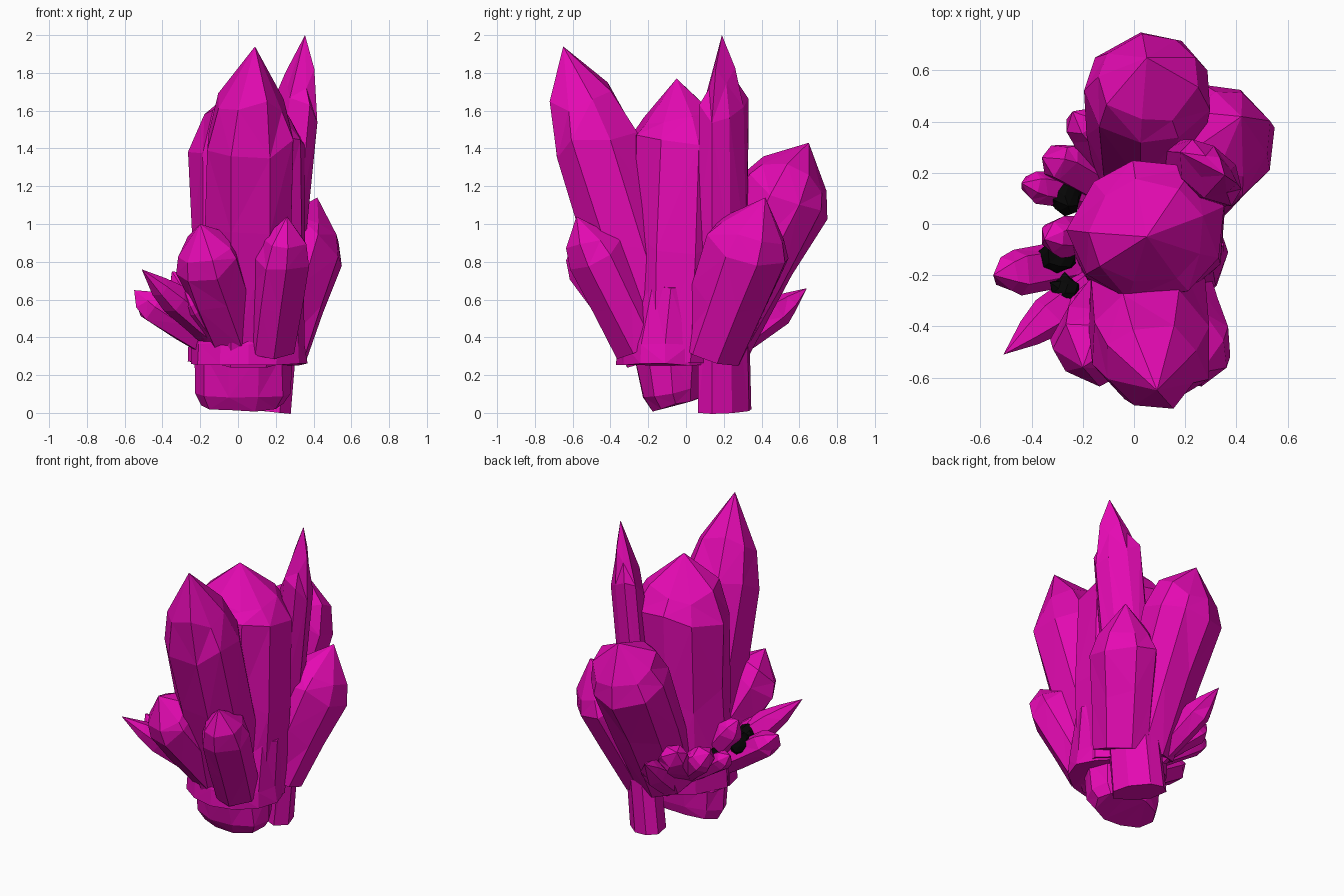
import bpy, bmesh, math, random
from mathutils import Vector, Matrix

if "Cube" in bpy.data.objects:
    bpy.data.objects.remove(bpy.data.objects["Cube"])

random.seed(7)


def material(name, color):
    m = bpy.data.materials.new(name)
    m.diffuse_color = color
    m.use_nodes = True
    m.node_tree.nodes["Principled BSDF"].inputs["Base Color"].default_value = m.diffuse_color
    return m


MAGENTA = material("magenta_crystal", (0.78, 0.003, 0.45, 1))
DARK = material("dark_rock", (0.002, 0.002, 0.002, 1))


def finish(name, bm, mat):
    bmesh.ops.recalc_face_normals(bm, faces=bm.faces)
    me = bpy.data.meshes.new(name)
    bm.to_mesh(me)
    bm.free()
    me.materials.append(mat)
    ob = bpy.data.objects.new(name, me)
    bpy.context.collection.objects.link(ob)
    return ob


def crystal(name, base, shoulder, tip, r0, r1, sides=8, depth=1.0, crown=0.6, turn=0, jitter=0.06):
    """Faceted prism from base to shoulder, closed by an irregular pointed crown."""
    base, shoulder, tip = Vector(base), Vector(shoulder), Vector(tip)
    axis = (shoulder - base).normalized()
    length = (shoulder - base).length
    u = Vector((1, 0, 0)) if abs(axis.x) < 0.75 else Vector((0, 0, 1))
    u = (u - axis * u.dot(axis)).normalized()
    u = Matrix.Rotation(math.radians(turn), 3, axis) @ u
    v = axis.cross(u)
    wobble = [random.uniform(-0.12, 0.12) for _ in range(sides)]
    # (centre, radius, lengthwise jitter)
    stations = [(base, r0, 0.0),
                (base.lerp(shoulder, 0.55), r0 + (r1 - r0) * 0.65, 0.08 * length),
                (shoulder, r1, 0.05 * length),
                (shoulder.lerp(tip, 0.42), r1 * crown * 1.1, 0.04 * length)]
    bm = bmesh.new()
    rings = []
    for c, r, along in stations:
        ring = []
        for i in range(sides):
            a = 2 * math.pi * (i + wobble[i] + 0.5) / sides
            k = r * (1 + random.uniform(-jitter, jitter))
            ring.append(bm.verts.new(c + u * math.cos(a) * k + v * math.sin(a) * k * depth
                                     + axis * random.uniform(-along, along)))
        rings.append(ring)
    apex = bm.verts.new(tip)
    bm.faces.new(rings[0])
    for low, high in zip(rings, rings[1:]):
        for i in range(sides):
            j = (i + 1) % sides
            bm.faces.new((low[i], low[j], high[j], high[i]))
    for i in range(sides):
        bm.faces.new((rings[-1][i], rings[-1][(i + 1) % sides], apex))
    bmesh.ops.triangulate(bm, faces=[f for f in bm.faces if len(f.verts) == 4])
    return finish(name, bm, MAGENTA)


# Large crystals
crystal("centre_crystal", (0.05, -0.06, 0.27), (0.055, -0.02, 1.42), (0.05, -0.05, 1.77),
        0.3, 0.31, 9, 0.9, 0.66)
crystal("front_crystal", (0.05, -0.12, 0.3), (0.06, -0.49, 1.47), (0.09, -0.65, 1.94),
        0.23, 0.25, 8, 1.0, 0.68)
crystal("tall_spire", (0.135, 0.21, 0.01), (0.3, 0.2, 1.6), (0.355, 0.19, 2.0),
        0.105, 0.095, 8, 1.6, 0.52, 45)
crystal("back_crystal", (0.05, 0.14, 0.35), (0.05, 0.52, 1.14), (0.05, 0.65, 1.43),
        0.2, 0.245, 9, 1.0, 0.74)
crystal("right_crystal", (0.2, 0.12, 0.32), (0.35, 0.32, 0.86), (0.42, 0.42, 1.14),
        0.17, 0.215, 8, 1.1, 0.72)

# Small front crystals
crystal("front_right_crystal", (0.17, -0.24, 0.35), (0.235, -0.48, 0.83), (0.26, -0.58, 1.04),
        0.14, 0.155, 7, 1.0, 0.72)
crystal("front_left_crystal", (-0.02, -0.22, 0.42), (-0.16, -0.47, 0.8), (-0.2, -0.56, 1.0),
        0.15, 0.175, 7, 1.0, 0.78)

# Left spikes and shards round the back: base, shoulder, tip, radii, crown
shards = [
    ((-0.08, -0.17, 0.38), (-0.34, -0.37, 0.6), (-0.51, -0.51, 0.76), 0.08, 0.085, 0.6),
    ((-0.12, -0.13, 0.35), (-0.46, -0.19, 0.57), (-0.55, -0.2, 0.65), 0.08, 0.09, 0.7),
    ((-0.1, -0.03, 0.42), (-0.29, -0.05, 0.66), (-0.35, -0.06, 0.75), 0.07, 0.08, 0.7),
    ((-0.1, 0.1, 0.38), (-0.37, 0.145, 0.56), (-0.44, 0.16, 0.62), 0.06, 0.065, 0.75),
    ((-0.08, 0.12, 0.4), (-0.28, 0.24, 0.58), (-0.36, 0.26, 0.65), 0.07, 0.085, 0.75),
    ((-0.06, 0.14, 0.4), (-0.17, 0.38, 0.61), (-0.24, 0.44, 0.69), 0.08, 0.095, 0.75),
    ((-0.02, 0.2, 0.32), (-0.1, 0.49, 0.54), (-0.14, 0.64, 0.66), 0.07, 0.08, 0.65),
    ((-0.1, -0.2, 0.38), (-0.23, -0.34, 0.56), (-0.28, -0.4, 0.64), 0.08, 0.08, 0.7),
]
for n, (b, s, t, r0, r1, crown) in enumerate(shards):
    crystal(f"shard_{n + 1}", b, s, t, r0, r1, 6, 1.0, crown)


# Root: flared collar and slanted stump, each lofted from elliptical rings
def root(name, rings, sides):
    bm = bmesh.new()
    loops = []
    for x, y, z, rx, ry, tilt in rings:
        loop = []
        for i in range(sides):
            a = 2 * math.pi * i / sides
            k = random.uniform(0.97, 1.03)
            loop.append(bm.verts.new((x + rx * k * math.cos(a), y + ry * k * math.sin(a),
                                      z + tilt * math.sin(a) + random.uniform(0, 0.012))))
        loops.append(loop)
    bm.faces.new(loops[0])
    bm.faces.new(loops[-1])
    for low, high in zip(loops, loops[1:]):
        for i in range(sides):
            j = (i + 1) % sides
            bm.faces.new((low[i], low[j], high[j], high[i]))
    bmesh.ops.triangulate(bm, faces=bm.faces)
    finish(name, bm, MAGENTA)


root("root_collar", [(0.055, -0.11, 0.25, 0.305, 0.26, 0.0), (0.055, -0.11, 0.36, 0.305, 0.255, 0.0),
                     (0.07, -0.08, 0.66, 0.28, 0.2, 0.0)], 12)
root("root_stump", [(0.025, -0.055, 0.037, 0.215, 0.13, 0.035), (0.03, -0.07, 0.1, 0.255, 0.165, 0.03),
                    (0.03, -0.085, 0.3, 0.255, 0.2, 0.0)], 10)

# Dark jagged rock between the left shards
for n, (x, y, z) in enumerate([(-0.27, 0.11, 0.52), (-0.3, -0.13, 0.56), (-0.27, -0.27, 0.54)]):
    bm = bmesh.new()
    bmesh.ops.create_icosphere(bm, subdivisions=2, radius=0.07)
    for vert in bm.verts:
        vert.co *= random.uniform(0.8, 1.2)
        vert.co += Vector((x, y, z))
    finish(f"dark_rock_{n + 1}", bm, DARK)
